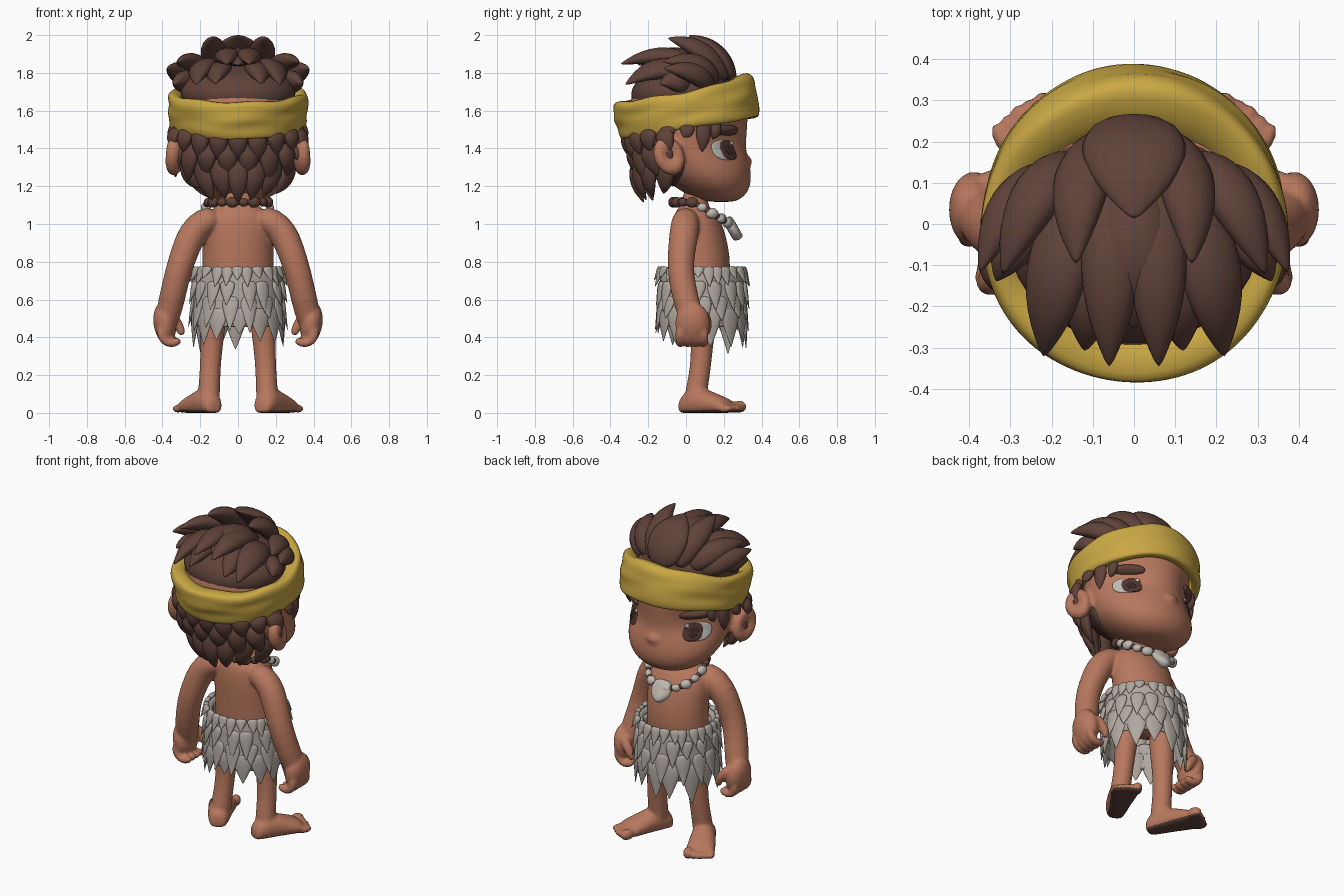
import bpy, bmesh, math, random
from mathutils import Vector as V, Matrix

if "Cube" in bpy.data.objects:
    bpy.data.objects.remove(bpy.data.objects["Cube"])

random.seed(4)
sin, cos, pi, rad = math.sin, math.cos, math.pi, math.radians


def mat(name, r, g, b):
    m = bpy.data.materials.new(name)
    lin = [((c / 255 + .055) / 1.055) ** 2.4 for c in (r, g, b)]
    m.diffuse_color = (*lin, 1)
    m.use_nodes = True
    m.node_tree.nodes["Principled BSDF"].inputs["Base Color"].default_value = m.diffuse_color
    return m


SKIN = mat("skin", 184, 120, 94)
HAIR = mat("dark_brown_hair", 95, 66, 57)
BAND = mat("mustard_cloth", 202, 168, 68)
FUR = mat("grey_fur", 176, 168, 159)
BONE = mat("bone", 192, 185, 176)
WHITE = mat("eye_white", 192, 188, 183)
IRIS = mat("iris_brown", 80, 53, 45)
PUPIL = mat("pupil_dark", 58, 40, 35)


def finish(name, bm, *mats, sub=1, mirror=False, voxel=0, rule=None):
    bmesh.ops.recalc_face_normals(bm, faces=bm.faces)
    me = bpy.data.meshes.new(name)
    bm.to_mesh(me)
    bm.free()
    ob = bpy.data.objects.new(name, me)
    bpy.context.collection.objects.link(ob)
    if mirror:
        ob.modifiers.new("mirror", 'MIRROR').use_mirror_merge = False
    if sub:
        s = ob.modifiers.new("subdivide", 'SUBSURF')
        s.levels = s.render_levels = sub
    if voxel:                                  # fuse overlapping parts into one skin
        r = ob.modifiers.new("fuse", 'REMESH')
        r.mode, r.voxel_size = 'VOXEL', voxel
        s = ob.modifiers.new("relax", 'SMOOTH')
        s.factor, s.iterations = .5, 4
        dg = bpy.context.evaluated_depsgraph_get()
        me = bpy.data.meshes.new_from_object(ob.evaluated_get(dg))
        ob.modifiers.clear()
        ob.data = me
    me.materials.clear()
    for m in mats:
        me.materials.append(m)
    for p in me.polygons:
        p.use_smooth = True
        p.material_index = rule(p) if rule else 0
    return ob


def loft(bm, rings, caps=True):
    vs = [[bm.verts.new(p) for p in r] for r in rings]
    n = len(vs[0])
    for a, b in zip(vs, vs[1:]):
        for i in range(n):
            bm.faces.new((a[i], a[(i + 1) % n], b[(i + 1) % n], b[i]))
    if caps:
        bm.faces.new(vs[0])
        bm.faces.new(vs[-1])
    return [v for r in vs for v in r]


def oval(z, rx, y0, y1, n=28):
    c, r = (y0 + y1) / 2, (y1 - y0) / 2
    return [(rx * sin(2 * pi * i / n), c + r * cos(2 * pi * i / n), z) for i in range(n)]


def tube(bm, pts, n=12):
    P = [V(p[:3]) for p in pts]
    rings = []
    for i, p in enumerate(P):
        t = (P[min(i + 1, len(P) - 1)] - P[max(i - 1, 0)]).normalized()
        u = t.cross(V((0, 1, 0))).normalized()
        v = u.cross(t)
        rings.append([p + pts[i][3] * (u * cos(2 * pi * k / n) + v * sin(2 * pi * k / n)) for k in range(n)])
    loft(bm, rings)


LOCK, SPIKE = (.5, .85, 1, 1, .86, .55, .04), (.8, 1, .95, .76, .52, .27, .02)


def tuft(bm, a, m, b, w, thick, out, shape=LOCK):
    """Tapering lock running from a past m to the tip b."""
    a, m, b, rings = V(a), V(m), V(b), []
    for i, k in enumerate(shape):
        t = i / 6
        p = a * (1 - t) ** 2 + m * 2 * t * (1 - t) + b * t * t
        d = ((m - a) * (1 - t) + (b - m) * t).normalized()
        s = d.cross(V(out)).normalized()
        u = s.cross(d)
        rings.append([p + k * (s * w * cos(j * pi / 4) + u * thick * sin(j * pi / 4)) for j in range(8)])
    loft(bm, rings)


def ball(bm, c, size, rot=(0, 0, 0)):
    M = Matrix.Translation(c)
    for ang, ax in zip(rot, 'XYZ'):
        M = M @ Matrix.Rotation(rad(ang), 4, ax)
    return bmesh.ops.create_uvsphere(bm, u_segments=16, v_segments=10, radius=1,
                                     matrix=M @ Matrix.Diagonal((*size, 1)))['verts']


# Head with nose and ears; rows are height, half width, back, front
HEAD = [(1.115, .08, .13, .25), (1.133, .16, .05, .295), (1.18, .235, -.04, .338), (1.25, .285, -.13, .348),
        (1.32, .30, -.2, .337), (1.4, .308, -.25, .318), (1.5, .318, -.28, .325), (1.6, .32, -.3, .33),
        (1.7, .30, -.29, .28), (1.78, .23, -.22, .2), (1.83, .12, -.1, .08)]


def on_head(deg, z, off=0):
    """Point on the head; 0 degrees is the face, 180 the nape. Eye sockets are set back."""
    i = next((k for k in range(len(HEAD) - 2) if z < HEAD[k + 1][0]), len(HEAD) - 2)
    a, b = HEAD[i], HEAD[i + 1]
    t = (z - a[0]) / (b[0] - a[0])
    _, rx, y0, y1 = [p + (q - p) * t for p, q in zip(a, b)]
    r = rad(deg)
    k = 1 - .11 * math.exp(-((z - 1.45) / .11) ** 2) * sin(2 * r) ** 2 * (cos(r) > 0)
    return V(((rx * k + off) * sin(r), (y0 + y1) / 2 + ((y1 - y0) / 2 * k + off) * cos(r), z))


bm = bmesh.new()
zs = sorted([h[0] for h in HEAD] + [1.36, 1.45, 1.55])
loft(bm, [[on_head(i * 10, z) for i in range(36)] for z in zs])
ball(bm, (0, .315, 1.33), (.055, .036, .035))
for s in (1, -1):
    ear = ball(bm, (0, 0, 0), (.055, .085, .108))
    for v in ear:
        q = math.hypot(v.co.y / .085, v.co.z / .108)     # hollow of the ear
        if v.co.x > 0 and q < .7:
            v.co.x -= .05 * (1 - q / .7)
    bmesh.ops.transform(bm, verts=ear, matrix=Matrix.Diagonal((s, 1, 1, 1)) @ Matrix.Translation((.337, -.09, 1.36)) @
                        Matrix.Rotation(rad(22), 4, 'X') @ Matrix.Rotation(rad(16), 4, 'Z'))
finish("head", bm, SKIN, voxel=.012)


def patch(name, m, deg, z, hd, hz, base, dome, tilt=0, mirror=True, square=1):
    bm = bmesh.new()
    rings = []
    for r in (1, .97, .8, .55, .3, .05):
        ring = []
        for i in range(28):
            c, s = cos(2 * pi * i / 28), sin(2 * pi * i / 28)
            c, s = [r * math.copysign(abs(q) ** square, q) for q in (c, s)]
            o = base + dome * (1 - r * r) if r < 1 else -.01
            ring.append(on_head(deg + hd * c, z + hz * s + tilt * c, o))
        rings.append(ring)
    loft(bm, rings)
    return finish(name, bm, m, mirror=mirror)


# Eyes and eyebrows
patch("eye_white", WHITE, 51, 1.392, 18.5, .056, .002, .006, square=.75)
patch("iris", IRIS, 46, 1.392, 12.5, .054, .007, .005, square=.8)
patch("pupil", PUPIL, 46, 1.39, 6, .028, .0125, .002)
patch("eye_glint", WHITE, 38, 1.428, 3, .011, .011, .003)
patch("eyebrow", HAIR, 48, 1.497, 20, .029, .008, .024, tilt=.004, square=.8)

# Body: torso, neck, arms with curled hands, legs, feet with dark soles
bm = bmesh.new()
loft(bm, [oval(*r) for r in [(.55, .18, -.05, .21), (.72, .19, -.07, .235), (.82, .188, -.07, .235),
     (.93, .192, -.075, .215), (1.02, .19, -.07, .185), (1.075, .15, -.055, .14),
     (1.1, .09, -.02, .11), (1.22, .075, -.01, .12)]])
half = bmesh.new()
tube(half, [(.10, 0, 1.035, .06), (.18, -.002, 1.02, .077), (.245, -.01, .95, .079), (.283, -.025, .85, .074),
            (.32, -.03, .74, .07), (.35, -.002, .6, .071), (.375, .03, .5, .066), (.385, .035, .44, .05)], 16)
ball(half, (.388, .035, .475), (.062, .096, .112), (0, 8, 0))
for i, y in enumerate((-.03, .01, .052, .092)):
    tube(half, [(.40, y, .47, .028), (.408, y, .405, .031), (.378, y, .37, .029),
                (.335, y, .367, .026), (.302, y, .39, .02)], 8)
tube(half, [(.375, .085, .53, .035), (.335, .11, .495, .032), (.305, .113, .45, .028), (.295, .105, .405, .02)], 8)
tube(half, [(.125, .09, .62, .08), (.134, .09, .48, .072), (.14, .085, .35, .059), (.148, .075, .22, .056),
            (.153, .055, .12, .059), (.155, .05, .05, .062)], 16)
foot = loft(half, [[(w * cos(i * pi / 8), s, max(0, h * (.42 + .58 * sin(i * pi / 8)))) for i in range(16)]
                   for s, w, h in [(-.06, .03, .06), (-.05, .052, .09), (0, .066, .135), (.06, .07, .138),
                                   (.13, .078, .112), (.2, .086, .085), (.245, .082, .062)]])
for i in range(5):
    x, r = .066 - i * .033, (.022, .023, .024, .026, .033)[i]
    foot += ball(half, (x, .255 - .25 * max(x, 0), r), (r * .9, .044, r))
bmesh.ops.transform(half, verts=foot, matrix=Matrix.Translation((.15, .025, 0)) @ Matrix.Rotation(rad(-28), 4, 'Z'))
tmp = bpy.data.meshes.new("half_body")
half.to_mesh(tmp)
bm.from_mesh(tmp)
tmp.transform(Matrix.Diagonal((-1, 1, 1, 1)))
bm.from_mesh(tmp)
half.free()
bpy.data.meshes.remove(tmp)
finish("body", bm, SKIN, HAIR, voxel=.0095, rule=lambda p: int(p.center.z < .016 and p.normal.z < -.6))


# Fur skirt: shell with a short fringe and long ragged points
def waist(a, k, z):
    return V((.232 * k * sin(a), .085 + .222 * k * cos(a), z))


bm = bmesh.new()
loft(bm, [[waist(2 * pi * i / 32, k, z) for i in range(32)]
          for k, z in [(.84, .74), (.92, .77), (1, .75), (1.02, .62), (1.06, .52), (1.05, .45), (.99, .45), (.95, .6)]],
     False)
for n, z0, z1, k1, w, jit in [(26, .775, .69, 1.15, .036, .03), (15, .7, .56, 1.13, .045, .04),
                              (14, .62, .46, 1.14, .05, .04), (14, .56, .36, 1.05, .066, .04)]:
    for i in range(n):
        a = 2 * pi * (i + (.5 if z0 == .62 else 0)) / n + random.uniform(-.06, .06)
        tip = z1 + random.uniform(-jit, jit) - (.025 * cos(a) if z1 < .4 else 0)
        tuft(bm, waist(a, .98, z0), waist(a, 1.04, (z0 + tip) / 2), waist(a, k1, tip), w, .018,
             (sin(a), cos(a), 0), SPIKE)
finish("fur_skirt", bm, FUR)

# Necklace: bone beads in front, dark beads behind, one big tooth
front, back = bmesh.new(), bmesh.new()
N = 36
for i in range(1, N):
    a = 2 * pi * i / N
    y = .085 + .155 * cos(a)
    p = (.17 * sin(a), y, 1.115 - .6 * max(0, y - .04))
    k = (.55, .8, .55, 1)[i % 4]
    ball(front if cos(a) > -.3 and i % 2 else back, p, (.036 * k, .027 * k, .029 * k), (0, 0, -math.degrees(a)))
loft(front, [[(w * cos(i * pi / 4), y + .028 * sin(i * pi / 4), z + .014 * sin(i * pi / 4)) for i in range(8)]
             for w, y, z in [(.045, .21, 1.035), (.065, .225, 1.015), (.08, .245, .98), (.06, .265, .945), (.012, .283, .915)]])
finish("bone_beads", front, BONE)
finish("dark_beads", back, HAIR)

# Headband: tilted cloth ring with soft folds
bm = bmesh.new()
rings = []
for t, c, rx, ry in [(.05, .02, .31, .32), (0, .022, .348, .356), (.04, .022, .36, .368), (.2, .015, .366, .374),
                     (.35, .008, .364, .372), (.5, .002, .372, .38), (.65, -.006, .368, .374), (.8, -.014, .374, .374),
                     (.95, -.024, .368, .362), (1, -.028, .35, .34), (.98, -.032, .325, .275), (.85, -.03, .29, .25)]:
    ring = []
    for i in range(56):
        a = 2 * pi * i / 56
        f = 1 + .012 * sin(5 * a + 9 * t) * sin(pi * t) + .008 * sin(3 * a - 14 * t)
        x, y = rx * f * sin(a), c + ry * f * cos(a)
        lo = 1.5 + .165 * y + .004 * sin(5 * a)
        hi = 1.7 + (.2 * y + .38 * y * y if y > 0 else .15 * y) + .005 * sin(7 * a)
        ring.append((x, y, lo + (hi - lo) * t))
    rings.append(ring)
loft(bm, rings, False)
finish("headband", bm, BAND)

# Hair at the nape and sides
patch("nape_hair", HAIR, 180, 1.37, 80, .18, .012, .025, mirror=False)
bm = bmesh.new()
for n, span, z0, z1, o0, o1, w in [(7, 58, 1.37, 1.1, .02, .09, .06), (8, 62, 1.42, 1.21, .03, .085, .06),
                                   (9, 66, 1.5, 1.32, .02, .07, .058)]:
    for i in range(n):
        u = 2 * i / (n - 1) - 1
        d, zt = 180 - u * span, z1 + .06 * u * u + random.uniform(-.03, .03)
        if z1 < 1.15:
            tip, mid = V((.2 * u, -.22 + .1 * u * u, zt)), V((.29 * u, -.31 + .2 * u * u, 1.25))
        else:
            tip = on_head(d, max(zt, 1.27), o1)
            tip.z = zt
            mid = on_head(d, (z0 + zt) / 2 + .04, o0 + .06)
        tuft(bm, on_head(d, z0, o0 - .01), mid, tip, w, .034, (sin(rad(d)), cos(rad(d)), 0))
for s in (1, -1):
    for d, z1, o, w in [(63, 1.45, .02, .032), (77, 1.38, .025, .045), (92, 1.46, .055, .045), (110, 1.45, .07, .05)]:
        tuft(bm, on_head(s * d, 1.56, .005), on_head(s * d, 1.48, .035), on_head(s * (d + 5), z1, o),
             w, .026, (s * sin(rad(d)), cos(rad(d)), 0))
finish("nape_tufts", bm, HAIR)

# Crown hair: cap and big locks swept backwards
bm = bmesh.new()
ball(bm, (0, -.03, 1.70), (.318, .272, .155), (6, 0, 0))
finish("hair_cap", bm, HAIR)
bm = bmesh.new()
tuft(bm, (0, .25, 1.75), (0, .2, 1.94), (0, .01, 2.0), .14, .05, (0, .5, 1))
tuft(bm, (0, .1, 1.82), (0, -.05, 1.94), (0, -.26, 1.84), .1, .06, (0, 0, 1))
for s in (1, -1):
    for a, m, b, w, o in [
            ((.08, .21, 1.76), (.15, .12, 1.95), (.14, -.1, 1.985), .08, (.4, 0, 1)),
            ((.05, .1, 1.81), (.06, -.1, 1.95), (.06, -.35, 1.845), .08, (.1, 0, 1)),
            ((.13, .08, 1.77), (.2, -.12, 1.9), (.22, -.325, 1.735), .09, (.5, 0, 1)),
            ((.08, -.02, 1.77), (.11, -.16, 1.87), (.12, -.31, 1.74), .08, (.3, 0, 1)),
            ((.15, .16, 1.75), (.25, .1, 1.89), (.32, -.125, 1.86), .075, (.7, 0, 1)),
            ((.19, .13, 1.72), (.31, .09, 1.82), (.375, -.12, 1.825), .07, (1, 0, .8)),
            ((.22, .02, 1.71), (.3, -.04, 1.79), (.335, -.14, 1.74), .07, (1, 0, .6))]:
        tuft(bm, *[(s * p[0], p[1], p[2]) for p in (a, m, b)], w, .055, (s * o[0], o[1], o[2]))
finish("crown_locks", bm, HAIR)
